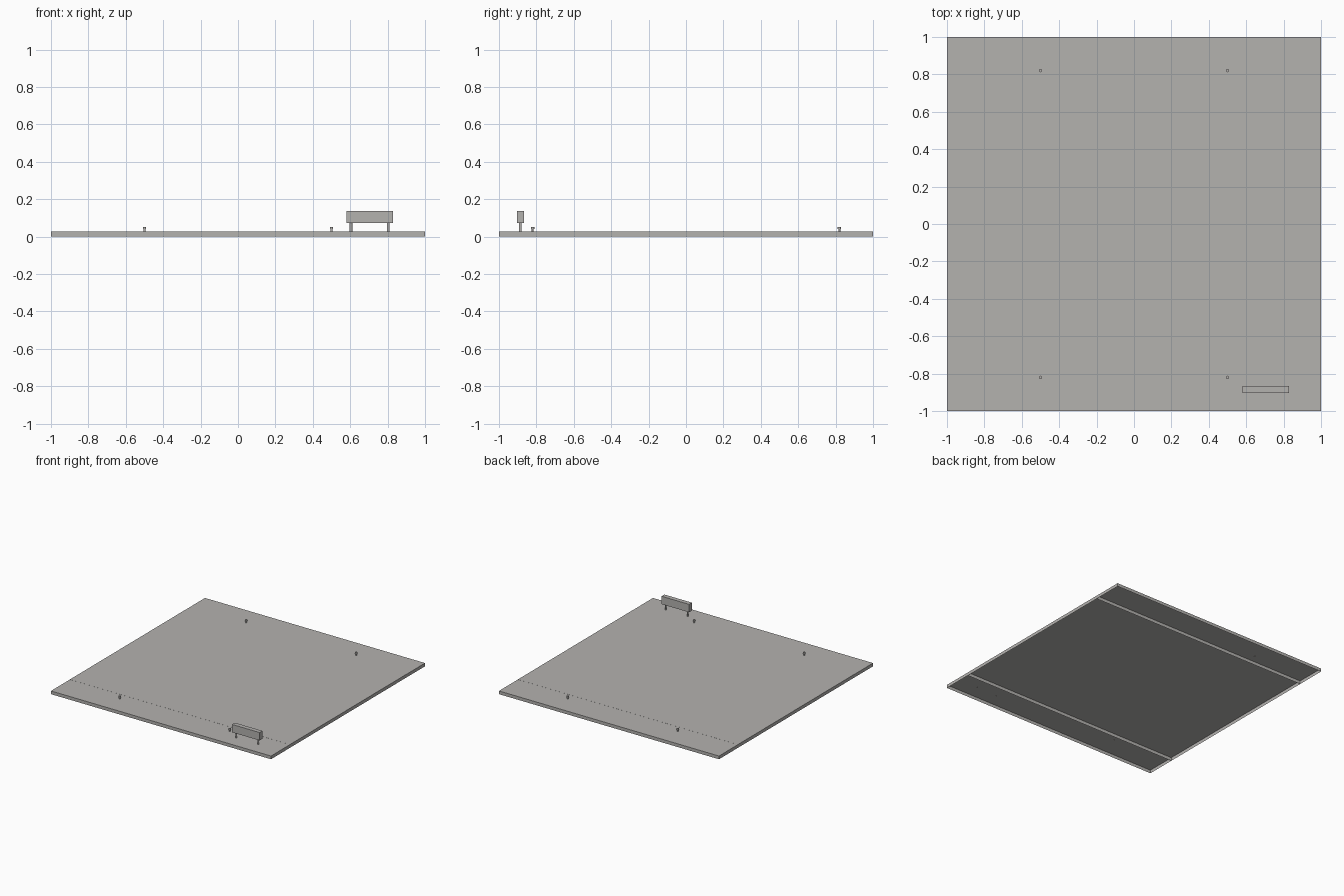
import bpy, bmesh
from mathutils import Matrix

if "Cube" in bpy.data.objects:
    bpy.data.objects.remove(bpy.data.objects["Cube"])

T = 0.027  # deck thickness

grey = bpy.data.materials.new("warm_grey")
grey.diffuse_color = (0.456, 0.445, 0.43, 1)
grey.use_nodes = True
grey.node_tree.nodes["Principled BSDF"].inputs["Base Color"].default_value = grey.diffuse_color


def finish(name, bm):
    mesh = bpy.data.meshes.new(name)
    bm.to_mesh(mesh)
    bm.free()
    mesh.materials.append(grey)
    obj = bpy.data.objects.new(name, mesh)
    bpy.context.collection.objects.link(obj)
    return obj


def box(name, x0, x1, y0, y1, z0, z1, open_bottom=False):
    bm = bmesh.new()
    bmesh.ops.create_cube(bm, size=1)
    for v in bm.verts:
        v.co.x = x1 if v.co.x > 0 else x0
        v.co.y = y1 if v.co.y > 0 else y0
        v.co.z = z1 if v.co.z > 0 else z0
    if open_bottom:
        bm.normal_update()
        low = [f for f in bm.faces if f.normal.z < -0.9]
        bmesh.ops.delete(bm, geom=low, context='FACES_ONLY')
    return finish(name, bm)


def pole(name, x, y, parts, sides=12):
    """Stack of cylinders; parts are (z0, z1, bottom radius, top radius)."""
    bm = bmesh.new()
    for z0, z1, r0, r1 in parts:
        bmesh.ops.create_cone(bm, cap_ends=True, segments=sides,
                              radius1=r0, radius2=r1, depth=z1 - z0,
                              matrix=Matrix.Translation((x, y, (z0 + z1) / 2)))
    return finish(name, bm)


# Deck: a middle panel and two edge strips, thin shells open underneath
box("middle_panel", -1, 1, -0.755, 0.755, 0, T, True)
box("front_strip", -1, 1, -1, -0.755, 0, T - 0.0005, True)
box("back_strip", -1, 1, 0.755, 1, 0, T - 0.0005, True)

# Four small studs with wider heads
for sx, side in ((-1, "left"), (1, "right")):
    for sy, end in ((-1, "front"), (1, "back")):
        pole(f"{end}_{side}_stud", sx * 0.5, sy * 0.82,
             [(T - 0.002, 0.042, 0.005, 0.005), (0.040, 0.051, 0.009, 0.009)])

# Sign board on two legs
box("sign_board", 0.579, 0.829, -0.904, -0.867, 0.072, 0.137)
for x, side in ((0.604, "left"), (0.804, "right")):
    pole(f"sign_{side}_leg", x, -0.886, [(T - 0.002, 0.073, 0.007, 0.007)])
